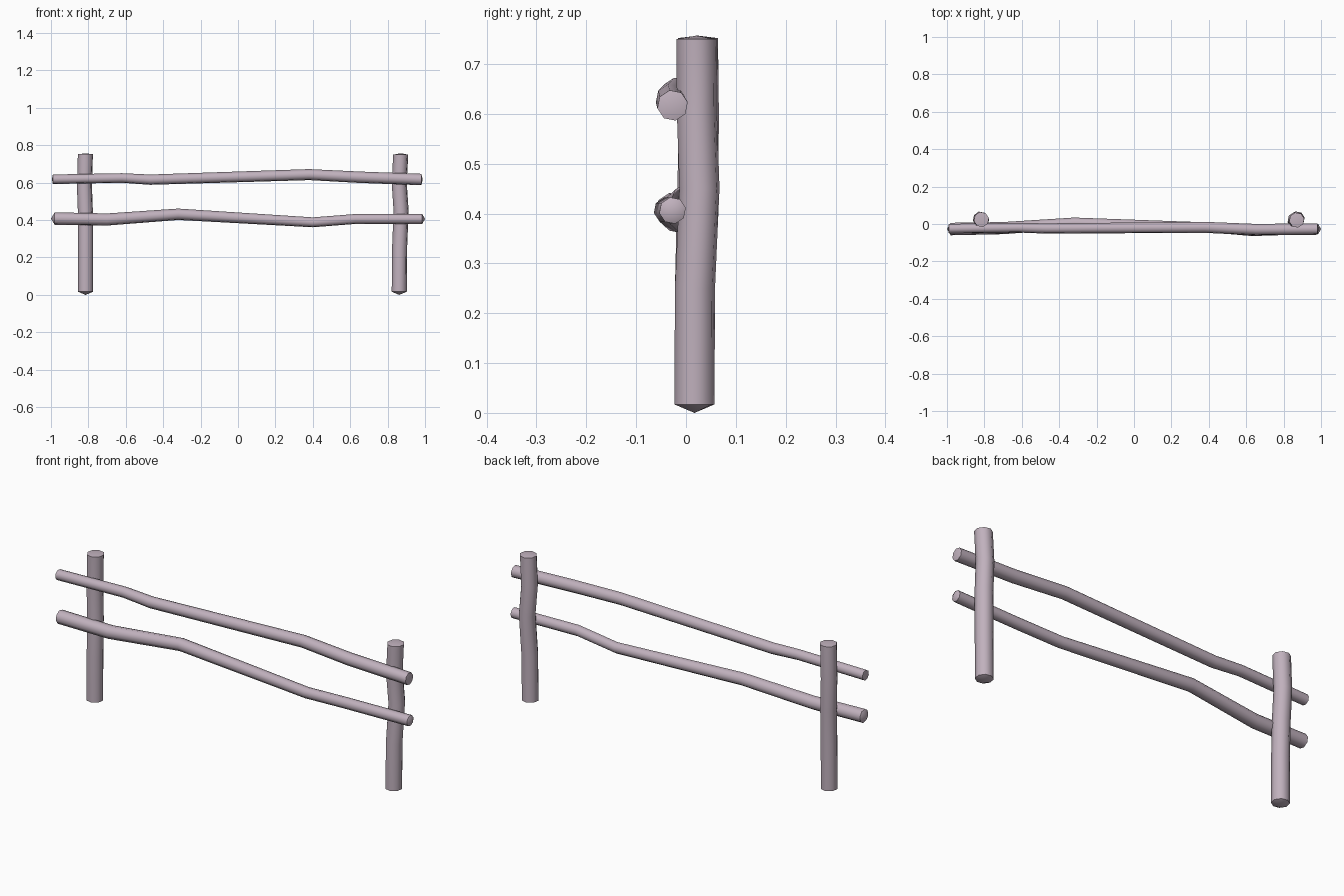
import bpy, bmesh, math
from mathutils import Vector

if "Cube" in bpy.data.objects:
    bpy.data.objects.remove(bpy.data.objects["Cube"])


def log(name, knots, tips, sides=8):
    """Crooked log: knots are (x, y, z, radius); tips are the raised end centres."""
    bm = bmesh.new()
    pts = [Vector(k[:3]) for k in knots]
    vertical = abs(pts[-1].z - pts[0].z) > abs(pts[-1].x - pts[0].x)
    u, v = (Vector((1, 0, 0)), Vector((0, 1, 0))) if vertical else (Vector((0, 1, 0)), Vector((0, 0, 1)))
    rings = []
    for p, k in zip(pts, knots):
        ring = []
        for i in range(sides):
            a = math.tau * (i + 0.25) / sides
            ring.append(bm.verts.new(p + (u * math.cos(a) + v * math.sin(a)) * k[3]))
        rings.append(ring)
    for a, b in zip(rings, rings[1:]):
        for i in range(sides):
            j = (i + 1) % sides
            bm.faces.new((a[i], a[j], b[j], b[i]))
    # Shallow pointed ends
    for ring, tip in ((rings[0], tips[0]), (rings[-1], tips[1])):
        c = bm.verts.new(tip)
        for i in range(sides):
            bm.faces.new((ring[i], ring[(i + 1) % sides], c))
    bmesh.ops.recalc_face_normals(bm, faces=bm.faces)
    mesh = bpy.data.meshes.new(name)
    bm.to_mesh(mesh)
    bm.free()
    obj = bpy.data.objects.new(name, mesh)
    bpy.context.collection.objects.link(obj)
    mesh.materials.append(wood)
    bpy.ops.object.select_all(action='DESELECT')
    obj.select_set(True)
    bpy.context.view_layer.objects.active = obj
    bpy.ops.object.shade_smooth_by_angle(angle=math.radians(50))
    return obj


wood = bpy.data.materials.new("weathered_wood")
wood.diffuse_color = (0.53, 0.44, 0.51, 1)
wood.use_nodes = True
wood.node_tree.nodes["Principled BSDF"].inputs["Base Color"].default_value = wood.diffuse_color

# Upright posts
log("left_post",
    [(-0.815, 0.017, 0.017, 0.041), (-0.815, 0.018, 0.25, 0.041),
     (-0.815, 0.022, 0.42, 0.041), (-0.821, 0.026, 0.58, 0.041),
     (-0.816, 0.024, 0.752, 0.041)],
    [(-0.815, 0.017, 0.0), (-0.816, 0.024, 0.757)])
log("right_post",
    [(0.862, 0.017, 0.017, 0.041), (0.864, 0.018, 0.25, 0.041),
     (0.872, 0.027, 0.45, 0.041), (0.862, 0.022, 0.60, 0.041),
     (0.87, 0.021, 0.75, 0.041)],
    [(0.862, 0.017, 0.0), (0.87, 0.021, 0.757)])

# Horizontal rails on the front of the posts
log("upper_rail",
    [(-0.99, -0.025, 0.618, 0.026), (-0.62, -0.02, 0.625, 0.026),
     (-0.47, -0.024, 0.616, 0.028), (0.38, -0.018, 0.643, 0.030),
     (0.65, -0.03, 0.629, 0.031), (0.98, -0.027, 0.617, 0.031)],
    [(-0.995, -0.025, 0.618), (0.988, -0.027, 0.617)])
log("lower_rail",
    [(-0.98, -0.027, 0.408, 0.034), (-0.70, -0.022, 0.403, 0.033),
     (-0.32, 0.004, 0.431, 0.031), (0.40, -0.018, 0.388, 0.027),
     (0.63, -0.038, 0.406, 0.027), (0.985, -0.027, 0.406, 0.027)],
    [(-1.0, -0.027, 0.408), (1.0, -0.027, 0.406)])
